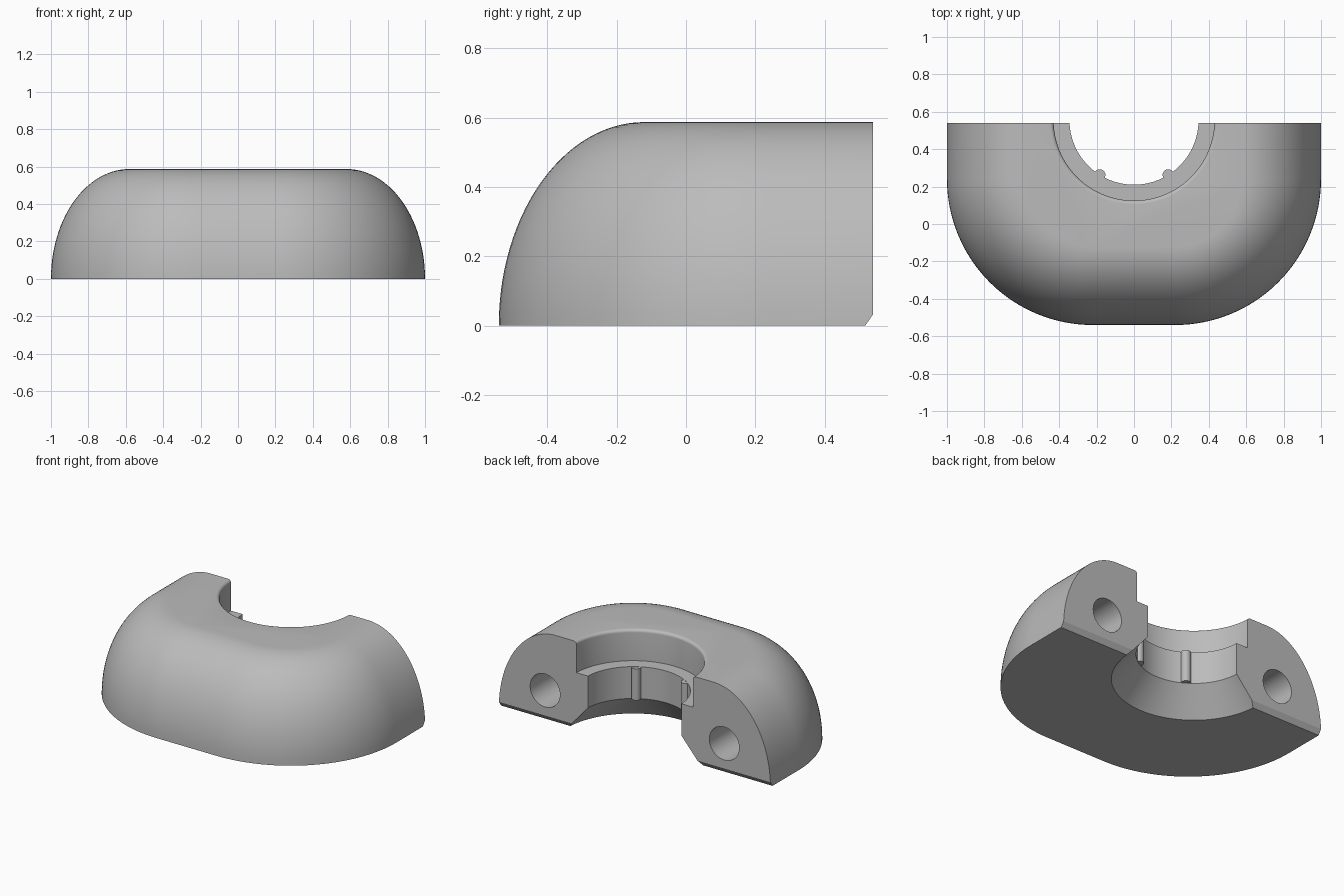
import bpy, bmesh, math
from mathutils import Vector, Matrix

if "Cube" in bpy.data.objects:
    bpy.data.objects.remove(bpy.data.objects["Cube"])

HEIGHT, INSET, CORNER, BACK = 0.587, 0.42, 0.78, 0.54
BORE = Vector((0, 0.555, 0))

grey = bpy.data.materials.new("light grey")
grey.use_nodes = True
colour = (0.5, 0.5, 0.5, 1)
grey.diffuse_color = colour
grey.node_tree.nodes["Principled BSDF"].inputs["Base Color"].default_value = colour


def make_object(name, bm):
    bmesh.ops.recalc_face_normals(bm, faces=bm.faces)
    mesh = bpy.data.meshes.new(name)
    bm.to_mesh(mesh)
    bm.free()
    mesh.materials.append(grey)
    obj = bpy.data.objects.new(name, mesh)
    bpy.context.collection.objects.link(obj)
    return obj


def cylinder(name, radius, depth, matrix, segments=48):
    bm = bmesh.new()
    bmesh.ops.create_cone(bm, cap_ends=True, segments=segments, radius1=radius,
                          radius2=radius, depth=depth, matrix=matrix)
    return make_object(name, bm)


def combine(target, tool, operation):
    mod = target.modifiers.new(tool.name, 'BOOLEAN')
    mod.operation, mod.solver, mod.object = operation, 'EXACT', tool
    bpy.context.view_layer.objects.active = target
    bpy.ops.object.modifier_apply(modifier=mod.name)
    bpy.data.objects.remove(tool)


def outline(inset, z):
    """Rounded U seen from above, shrunk by inset."""
    r, steps = CORNER - inset, 32
    pts = [(-1 + inset, BACK, z)]
    for side, start in ((-1, math.pi), (1, 1.5 * math.pi)):
        for i in range(steps + 1):
            a = start + i / steps * math.pi / 2
            pts.append((side * (1 - CORNER) + r * math.cos(a),
                        BACK - 0.3 + r * math.sin(a), z))
    return pts + [(1 - inset, BACK, z)]


# Domed half-ring body: outlines stacked along a quarter ellipse
bm = bmesh.new()
rings = []
STEPS = 28
for i in range(STEPS + 1):
    t = i / STEPS * math.pi / 2
    ring = outline(INSET * (1 - math.cos(t)), HEIGHT * math.sin(t))
    rings.append([bm.verts.new(p) for p in ring])
for low, high in zip(rings, rings[1:]):
    for j in range(len(low) - 1):
        bm.faces.new((low[j], low[j + 1], high[j + 1], high[j]))
bm.faces.new(rings[0])
bm.faces.new(rings[-1])
bm.faces.new([r[0] for r in rings] + [r[-1] for r in reversed(rings)])
# Chamfer along the lower back edge
cut = bmesh.ops.bisect_plane(bm, geom=bm.verts[:] + bm.edges[:] + bm.faces[:],
                             plane_co=(0, BACK, 0.033), plane_no=(0, 0.033, -0.023),
                             clear_outer=True)
bmesh.ops.holes_fill(bm, edges=[e for e in bm.edges if e.is_boundary], sides=0)
body = make_object("half_ring_body", bm)

# Stepped bore with a flared mouth below and a rounded lip above
profile = [(0, -0.05), (0.535, -0.05), (0.345, 0.168), (0.345, 0.38), (0.43, 0.38)]
for i in range(7):
    a = i / 6 * math.pi / 2
    profile.append((0.45 - 0.02 * math.cos(a), HEIGHT - 0.02 + 0.02 * math.sin(a)))
profile += [(0.45, 0.7), (0, 0.7)]
bm = bmesh.new()
verts = [bm.verts.new((r, 0, z)) for r, z in profile]
edges = [bm.edges.new(pair) for pair in zip(verts, verts[1:])]
bmesh.ops.spin(bm, geom=verts + edges, axis=(0, 0, 1), cent=(0, 0, 0),
               angle=2 * math.pi, steps=96)
bmesh.ops.remove_doubles(bm, verts=bm.verts, dist=0.0001)
bmesh.ops.translate(bm, verts=bm.verts, vec=BORE)
combine(body, make_object("bore_cutter", bm), 'DIFFERENCE')

for side in (-1, 1):
    # Round socket in each back face
    place = Matrix.Translation((side * 0.66, BACK - 0.15, 0.2)) @ Matrix.Rotation(math.pi / 2, 4, 'X')
    combine(body, cylinder("socket_cutter", 0.11, 0.4, place), 'DIFFERENCE')
    # Upright rib on the bore wall
    a = math.radians(32)
    spot = BORE + Vector((side * 0.345 * math.sin(a), -0.345 * math.cos(a), 0.274))
    combine(body, cylinder("bore_rib", 0.03, 0.21, Matrix.Translation(spot), 24), 'UNION')

bpy.ops.object.select_all(action='DESELECT')
body.select_set(True)
bpy.context.view_layer.objects.active = body
bpy.ops.object.shade_smooth_by_angle(angle=math.radians(28))
